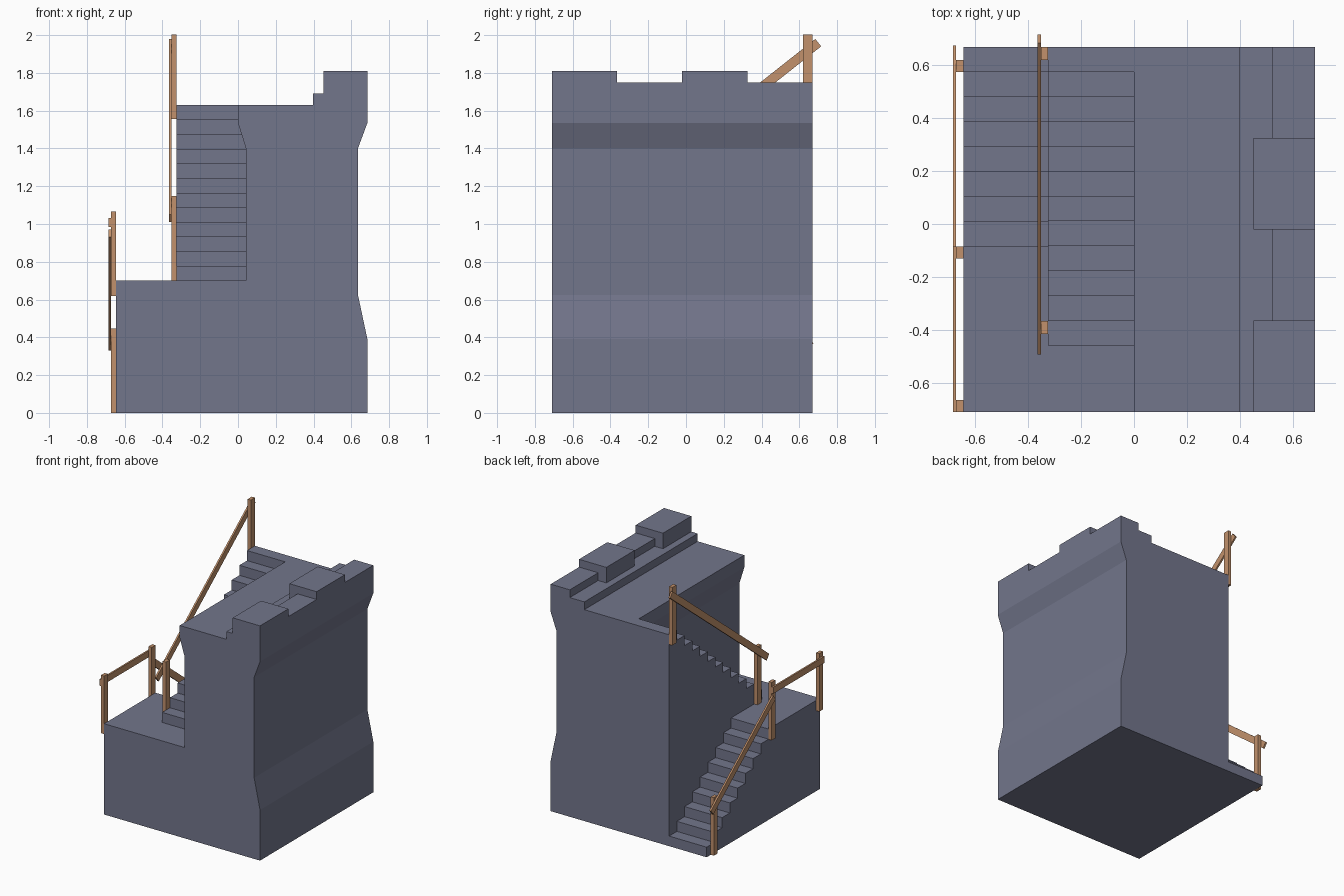
import bpy, bmesh, math
from mathutils import Vector

if "Cube" in bpy.data.objects:
    bpy.data.objects.remove(bpy.data.objects["Cube"])


def material(name, rgb):
    m = bpy.data.materials.new(name)
    m.diffuse_color = (*rgb, 1)
    m.use_nodes = True
    m.node_tree.nodes["Principled BSDF"].inputs["Base Color"].default_value = m.diffuse_color
    return m


stone = material("slate stone", (0.17, 0.18, 0.26))
wood = material("brown wood", (0.54, 0.285, 0.15))


def prism(name, base, offset, mat):
    """Extrude a flat outline of 3D points along an offset."""
    bm = bmesh.new()
    face = bm.faces.new([bm.verts.new(p) for p in base])
    ext = bmesh.ops.extrude_face_region(bm, geom=[face], use_keep_orig=True)
    moved = [g for g in ext["geom"] if isinstance(g, bmesh.types.BMVert)]
    bmesh.ops.translate(bm, verts=moved, vec=Vector(offset))
    bmesh.ops.recalc_face_normals(bm, faces=bm.faces)
    me = bpy.data.meshes.new(name)
    bm.to_mesh(me)
    bm.free()
    me.materials.append(mat)
    ob = bpy.data.objects.new(name, me)
    bpy.context.collection.objects.link(ob)
    return ob


def along_x(name, yz, x0, x1, mat):
    return prism(name, [(x0, y, z) for y, z in yz], (x1 - x0, 0, 0), mat)


def along_y(name, xz, y0, y1, mat):
    return prism(name, [(x, y0, z) for x, z in xz], (0, y1 - y0, 0), mat)


def box(name, x0, x1, y0, y1, z0, z1, mat):
    return along_x(name, [(y0, z0), (y1, z0), (y1, z1), (y0, z1)], x0, x1, mat)


FRONT, BACK = -0.71, 0.67
LAND, WALK = 0.70, 1.63          # landing and wall walk heights
LEFT, MID, RIGHT = -0.645, -0.325, 0.685

# Curtain wall with flared foot and head, wall walk and a kerb
along_y("curtain_wall", [
    (0.042, 0), (RIGHT, 0), (RIGHT, 0.39), (0.635, 0.625), (0.635, 1.40),
    (RIGHT, 1.535), (RIGHT, 1.69), (0.398, 1.69), (0.398, WALK),
    (0, WALK), (0, 1.535), (0.042, 1.40)], FRONT, BACK, stone)

# Battlements: tall merlons alternating with low thin parapets
bay = (BACK - FRONT) / 4
for i in range(4):
    y = FRONT + i * bay
    if i % 2 == 0:
        box("merlon", 0.452, RIGHT, y, y + bay, 1.69, 1.81, stone)
    else:
        box("low_parapet", 0.522, RIGHT, y, y + bay, 1.69, 1.75, stone)


def steps(y0, y1, z0, z1, n):
    """Outline of n risers from (y0, z0) to (y1, z1), the last riser at y1."""
    pts = []
    for i in range(n):
        y = y0 + (y1 - y0) * i / (n - 1)
        pts += [(y, z0 + (z1 - z0) * i / n), (y, z0 + (z1 - z0) * (i + 1) / n)]
    return pts


# Lower flight climbs forward from the back to the landing
along_x("lower_stairs", steps(BACK, -0.085, 0, LAND, 9)
        + [(FRONT, LAND), (FRONT, 0)], LEFT, MID, stone)
# Upper flight climbs backward from the landing to the wall walk
along_x("upper_stairs", [(FRONT, 0), (FRONT, LAND)]
        + steps(-0.46, 0.575, LAND, WALK, 12)
        + [(BACK, WALK), (BACK, 0)], MID, 0.042, stone)

# Railing posts fixed to the outer side of each flight
PW, RW = 0.027, 0.013
for x, y0, y1, z in [(LEFT, 0.575, 0.62, 0), (LEFT, -0.13, -0.085, 0.62),
                     (LEFT, FRONT, -0.665, 0.62), (MID, -0.415, -0.367, LAND),
                     (MID, 0.62, BACK, 1.555)]:
    box("railing_post", x - PW, x, y0, y1, z, z + 0.447, wood)


# Handrails: square-ended planks on the outer side of the posts
def rail(name, x, a, b, w=0.05):
    a, b = Vector(a), Vector(b)
    d = (b - a).normalized()
    n = Vector((-d.y, d.x)) * w / 2
    along_x(name, [a + n, b + n, b - n, a - n], x - PW - RW, x - PW, wood)


rail("lower_handrail", LEFT, (0.66, 0.35), (-0.10, 0.95))
rail("landing_handrail", LEFT, (FRONT, 1.008), (-0.085, 1.008))
rail("upper_handrail", MID, (-0.478, 1.03), (0.70, 1.96))
